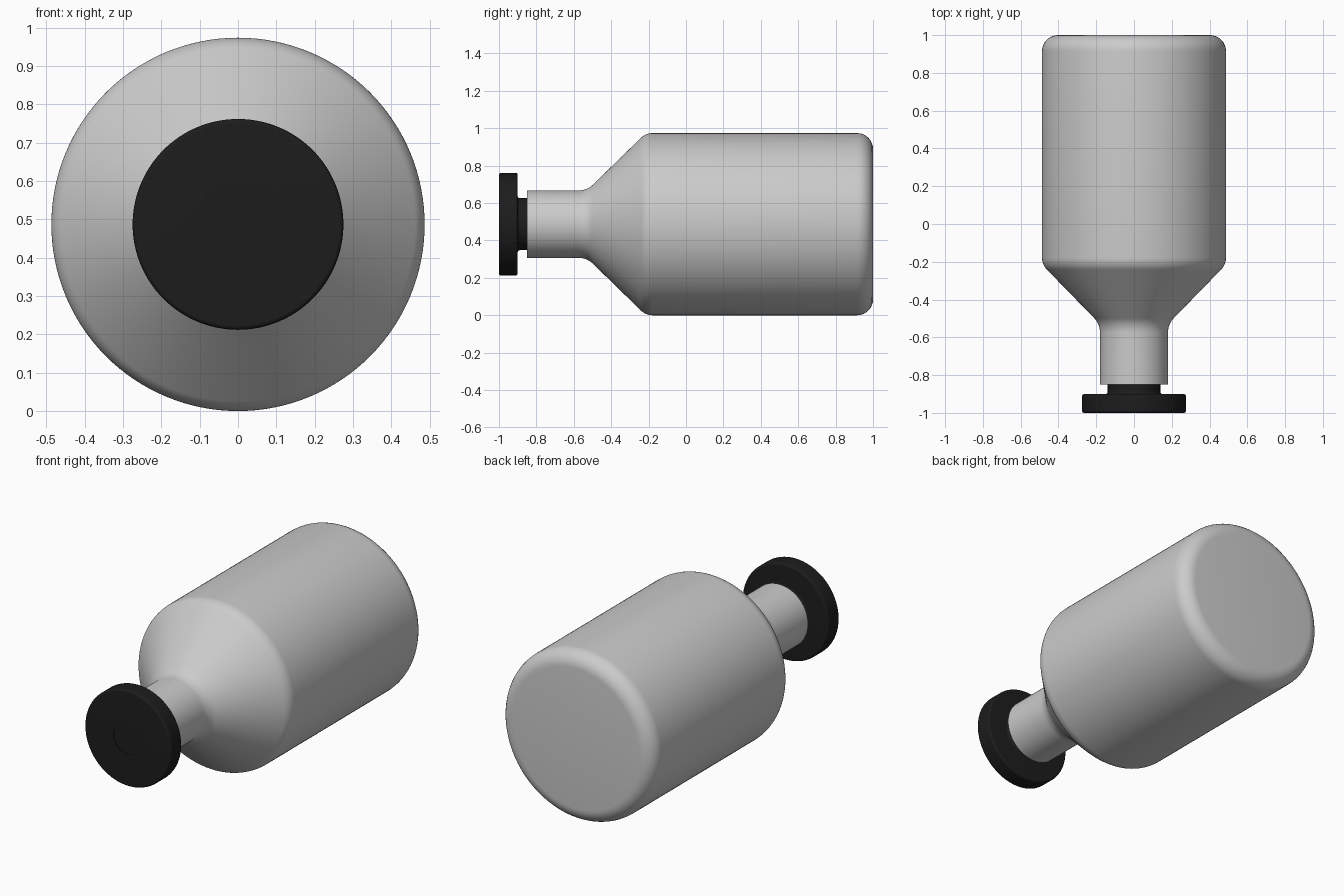
import bpy, bmesh, math
from mathutils import Vector

if "Cube" in bpy.data.objects:
    bpy.data.objects.remove(bpy.data.objects["Cube"])

CZ = 0.487      # height of the bottle axis
SEG = 128


def fillet(points, steps=8):
    """Round profile corners; each point is (y, radius, corner rounding)."""
    out = []
    for i, (y, r, f) in enumerate(points):
        p = Vector((y, r))
        if f == 0 or i in (0, len(points) - 1):
            out.append(p)
            continue
        a = (Vector(points[i - 1][:2]) - p).normalized()
        b = (Vector(points[i + 1][:2]) - p).normalized()
        half = a.angle(b) / 2
        t = f / math.tan(half)
        c = p + (a + b).normalized() * (f / math.sin(half))
        s, e = p + a * t - c, p + b * t - c
        total = s.angle(e)
        for k in range(steps + 1):
            u = k / steps
            d = (s * math.sin((1 - u) * total) + e * math.sin(u * total)) / math.sin(total)
            out.append(c + d)
    return out


def lathe(name, points, material=None):
    """Revolve a profile around the lengthwise (y) axis."""
    bm = bmesh.new()
    verts = [bm.verts.new((0, p.x, p.y)) for p in fillet(points)]
    edges = [bm.edges.new(pair) for pair in zip(verts, verts[1:])]
    bmesh.ops.spin(bm, geom=verts + edges, cent=(0, 0, 0), axis=(0, 1, 0),
                   angle=2 * math.pi, steps=SEG, use_merge=True)
    bmesh.ops.remove_doubles(bm, verts=bm.verts, dist=1e-5)
    bmesh.ops.recalc_face_normals(bm, faces=bm.faces)
    mesh = bpy.data.meshes.new(name)
    bm.to_mesh(mesh)
    bm.free()
    obj = bpy.data.objects.new(name, mesh)
    bpy.context.collection.objects.link(obj)
    obj.location.z = CZ
    if material:
        mesh.materials.append(material)
    bpy.ops.object.select_all(action='DESELECT')
    obj.select_set(True)
    bpy.context.view_layer.objects.active = obj
    bpy.ops.object.shade_smooth_by_angle(angle=math.radians(30))
    return obj


rubber = bpy.data.materials.new("black_rubber")
rubber.diffuse_color = (0.012, 0.012, 0.012, 1)
rubber.use_nodes = True
rubber.node_tree.nodes["Principled BSDF"].inputs["Base Color"].default_value = rubber.diffuse_color

# Bottle: mouth bore, neck, conical shoulder, body and rounded base
lathe("bottle", [
    (-0.75, 0, 0), (-0.75, 0.14, 0), (-0.85, 0.14, 0), (-0.85, 0.18, 0),
    (-0.53, 0.18, 0.11), (-0.215, 0.487, 0.09),
    (1.0, 0.487, 0.085), (1.0, 0, 0)])

# Stopper: wide flange with a shallow centre dimple, and plug in the neck
lathe("stopper", [
    (-0.997, 0, 0), (-0.997, 0.091, 0), (-1.0, 0.091, 0), (-1.0, 0.275, 0.012),
    (-0.9, 0.275, 0.012), (-0.9, 0.139, 0.012), (-0.76, 0.139, 0), (-0.76, 0, 0)],
    rubber)
